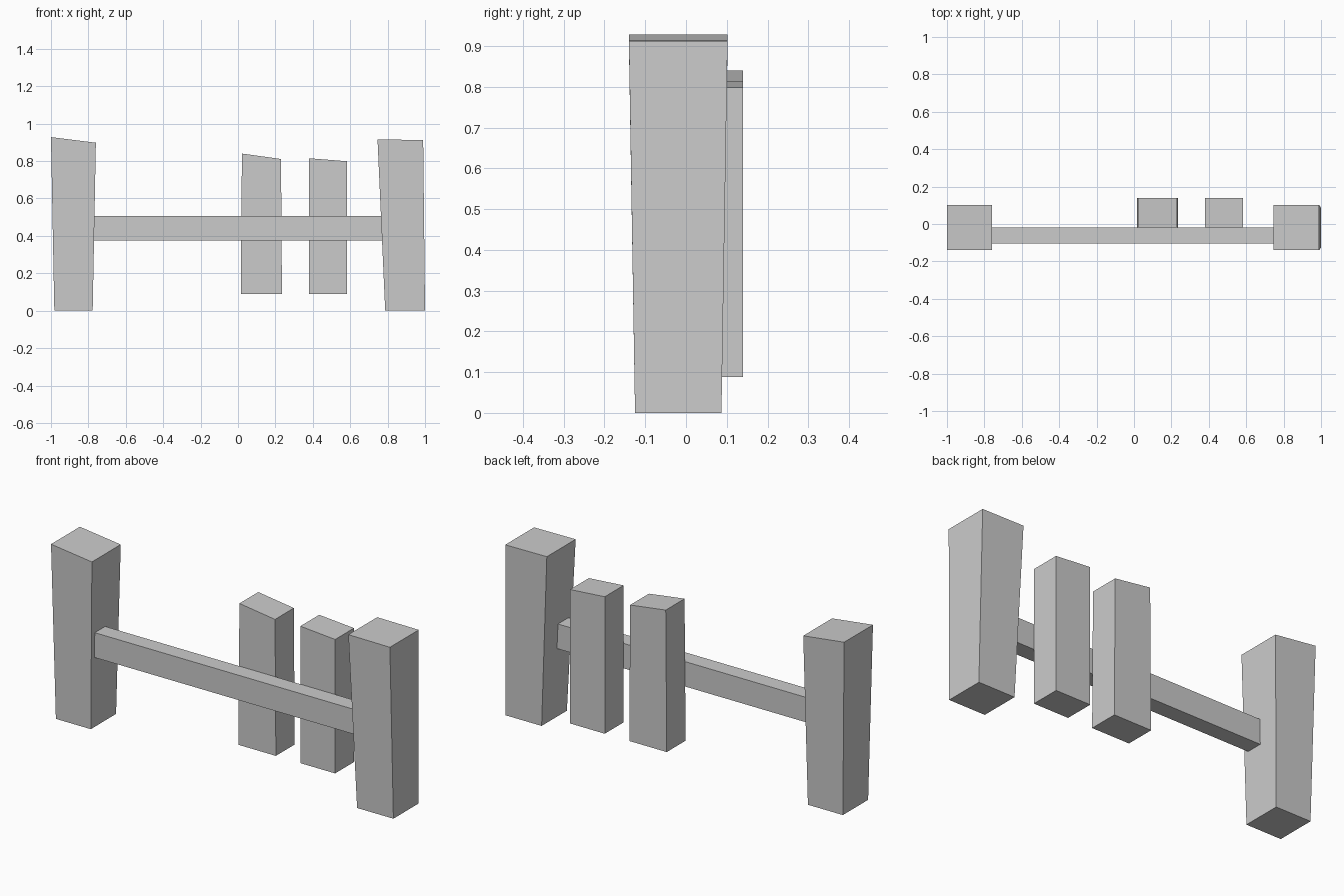
import bpy
import bmesh

if "Cube" in bpy.data.objects:
    bpy.data.objects.remove(bpy.data.objects["Cube"])

grey = bpy.data.materials.new("plain grey")
grey.diffuse_color = (0.6, 0.6, 0.6, 1.0)
grey.use_nodes = True
grey.node_tree.nodes["Principled BSDF"].inputs["Base Color"].default_value = grey.diffuse_color


def tapered_block(name, bottom_x, bottom_y, bottom_z, top_x, top_y, top_z):
    """Six-sided block; top_z gives the heights of its left and right top edges."""
    bm = bmesh.new()
    bmesh.ops.create_cube(bm, size=2)
    for v in bm.verts:
        right, back, up = (int(c > 0) for c in v.co)
        if up:
            v.co = (top_x[right], top_y[back], top_z[right])
        else:
            v.co = (bottom_x[right], bottom_y[back], bottom_z)
    mesh = bpy.data.meshes.new(name)
    bm.to_mesh(mesh)
    bm.free()
    mesh.materials.append(grey)
    obj = bpy.data.objects.new(name, mesh)
    bpy.context.collection.objects.link(obj)
    return obj


# End posts, widening towards the top
post_bottom_y, post_top_y = (-0.125, 0.087), (-0.14, 0.102)
tapered_block("left_post", (-0.982, -0.777), post_bottom_y, 0.0,
              (-1.0, -0.76), post_top_y, (0.928, 0.898))
tapered_block("right_post", (0.787, 1.0), post_bottom_y, 0.0,
              (0.746, 0.99), post_top_y, (0.915, 0.913))

# Horizontal rail between the posts
rail_x, rail_y = (-0.77, 0.77), (-0.105, -0.018)
tapered_block("rail", rail_x, rail_y, 0.375, rail_x, rail_y, (0.507, 0.507))

# Two pickets fixed to the back of the rail
picket_y = (-0.018, 0.14)
tapered_block("inner_picket", (0.015, 0.235), picket_y, 0.088,
              (0.021, 0.23), picket_y, (0.84, 0.811))
tapered_block("outer_picket", (0.379, 0.583), picket_y, 0.088,
              (0.379, 0.583), picket_y, (0.815, 0.799))
